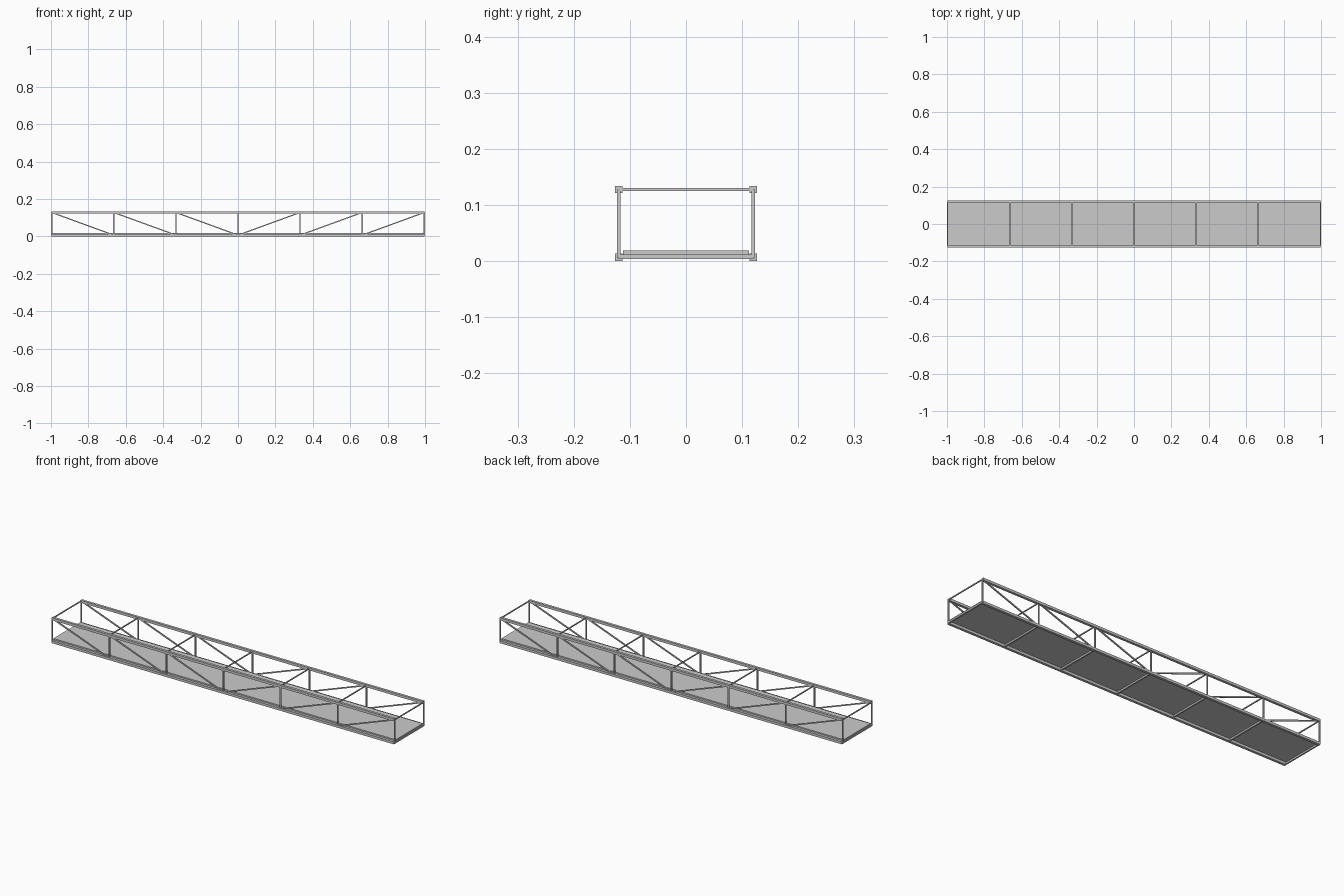
import bpy
from mathutils import Vector

if "Cube" in bpy.data.objects:
    bpy.data.objects.remove(bpy.data.objects["Cube"])

END, SIDE = 0.996, 0.12          # end panel points and truss planes
LOW, HIGH = 0.0065, 0.1275       # chord centre heights
PANELS = 6
xs = [-END + 2 * END * i / PANELS for i in range(PANELS + 1)]


def box(name, centre, size):
    bpy.ops.mesh.primitive_cube_add(size=1, location=centre)
    ob = bpy.context.object
    ob.name = name
    ob.scale = size
    bpy.ops.object.transform_apply(location=False, rotation=False, scale=True)
    return ob


def bar(name, a, b, t):
    # square bar of thickness t running from a to b
    a, b = Vector(a), Vector(b)
    d = b - a
    ob = box(name, (a + b) / 2, (t, t, d.length))
    if abs(d.y) > 0:
        ob.rotation_euler = (1.5707963, 0, 0)
    else:
        ob.rotation_euler = (0, Vector((d.z, d.x)).angle_signed(Vector((1, 0))), 0)
    return ob


for y, side in ((-SIDE, "front"), (SIDE, "back")):
    # chords
    for z, level in ((LOW, "bottom"), (HIGH, "top")):
        box(f"{side}_{level}_chord", (0, y, z), (2 * END, 0.013, 0.013))
    # verticals
    for x in xs:
        bar(f"{side}_vertical", (x, y, LOW), (x, y, HIGH), 0.006)
    # diagonals fall towards midspan
    for x0, x1 in zip(xs, xs[1:]):
        hi, lo = (x0, x1) if x0 + x1 < 0 else (x1, x0)
        bar(f"{side}_diagonal", (hi, y, HIGH), (lo, y, LOW), 0.006)

# cross members between the trusses
for x in xs:
    bar("floor_beam", (x, -SIDE, LOW + 0.001), (x, SIDE, LOW + 0.001), 0.008)
    bar("top_strut", (x, -SIDE, HIGH), (x, SIDE, HIGH), 0.005)

# deck
box("deck", (0, 0, 0.0155), (2 * END, 0.224, 0.007))
